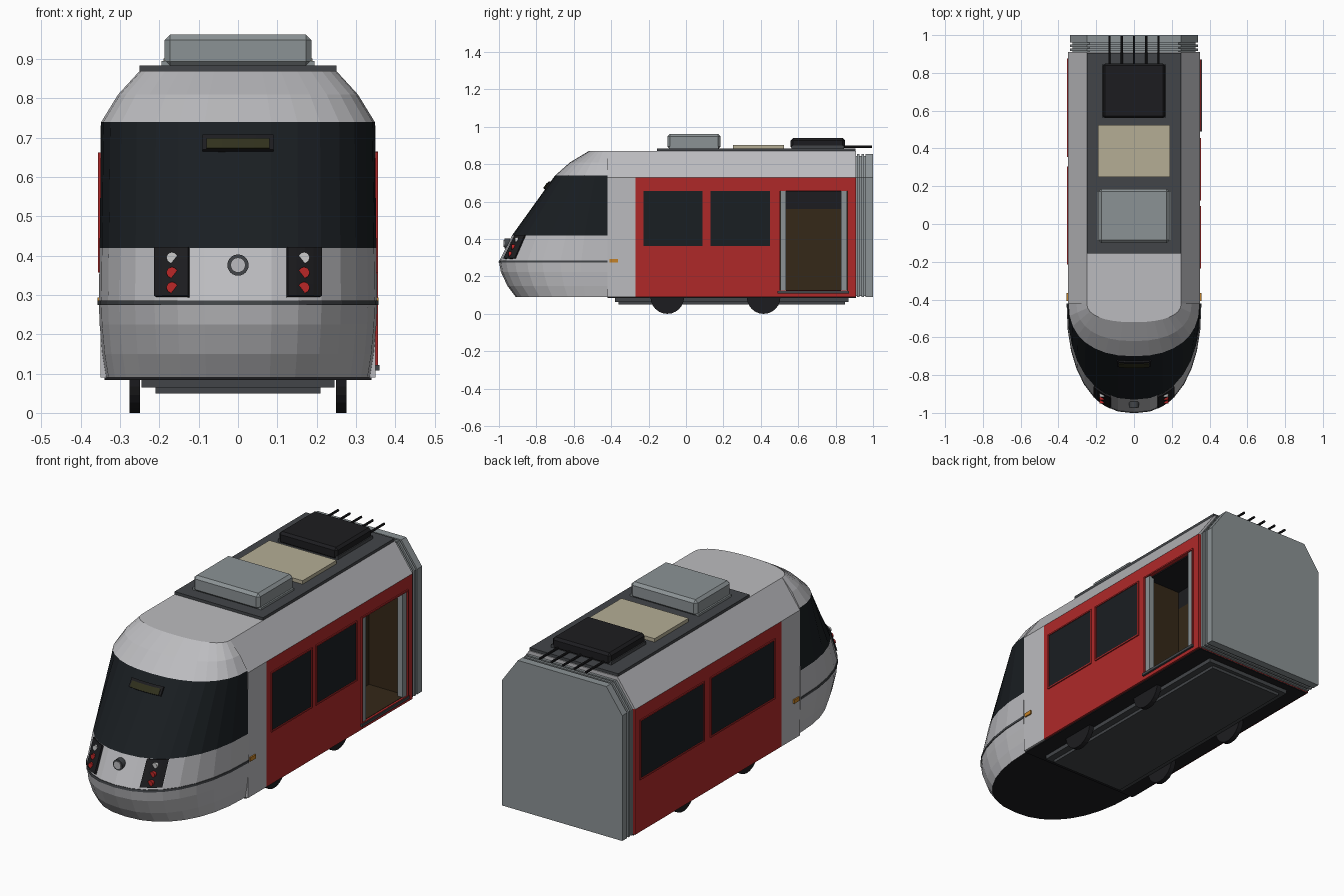
import bpy, bmesh, math
from mathutils import Matrix

if "Cube" in bpy.data.objects:
    bpy.data.objects.remove(bpy.data.objects["Cube"])


def mat(name, r, g, b):
    m = bpy.data.materials.new(name)
    m.diffuse_color = (r, g, b, 1)
    m.use_nodes = True
    m.node_tree.nodes["Principled BSDF"].inputs["Base Color"].default_value = m.diffuse_color
    return m


SHELL = mat("light_grey", .50, .50, .52)
RED = mat("red", .43, .022, .022)
GLASS = mat("dark_glass", .010, .013, .016)
BLACK = mat("black", .012, .012, .014)
DARK = mat("dark_grey", .055, .060, .066)
GREY = mat("mid_grey", .26, .29, .30)
CREAM = mat("cream", .46, .42, .30)
BROWN = mat("brown", .035, .021, .009)
ORANGE = mat("orange", .55, .22, .02)
OLIVE = mat("olive", .03, .03, .012)
LAMP_RED = mat("lamp_red", .5, .02, .02)
LAMP_WHITE = mat("lamp_white", .65, .65, .65)


def finish(name, bm, *mats):
    bmesh.ops.recalc_face_normals(bm, faces=bm.faces)
    me = bpy.data.meshes.new(name)
    bm.to_mesh(me)
    bm.free()
    for m in mats:
        me.materials.append(m)
    ob = bpy.data.objects.new(name, me)
    bpy.context.collection.objects.link(ob)
    return ob


def box(name, x0, x1, y0, y1, z0, z1, m, bevel=0):
    bm = bmesh.new()
    bmesh.ops.create_cube(bm, size=1)
    for v in bm.verts:
        v.co = ((x0 + x1) / 2 + v.co.x * (x1 - x0),
                (y0 + y1) / 2 + v.co.y * (y1 - y0),
                (z0 + z1) / 2 + v.co.z * (z1 - z0))
    ob = finish(name, bm, m)
    if bevel:
        mod = ob.modifiers.new("bevel", 'BEVEL')
        mod.width, mod.segments = bevel, 1
    return ob


def prism(name, half, y0, y1, m):
    """Mirror a half profile of (x, z) points and extrude it along y."""
    pts = half + [(-x, z) for x, z in reversed(half)]
    bm = bmesh.new()
    a = [bm.verts.new((x, y0, z)) for x, z in pts]
    b = [bm.verts.new((x, y1, z)) for x, z in pts]
    bm.faces.new(a)
    bm.faces.new(b)
    for i in range(len(pts)):
        j = (i + 1) % len(pts)
        bm.faces.new((a[i], a[j], b[j], b[i]))
    return finish(name, bm, m)


def cylinder(name, loc, r, depth, axis, m, segs=24):
    bm = bmesh.new()
    bmesh.ops.create_cone(bm, cap_ends=True, segments=segs, radius1=r, radius2=r, depth=depth)
    rot = Matrix.Rotation(math.pi / 2, 4, 'Y' if axis == 'x' else 'X')
    bmesh.ops.transform(bm, matrix=Matrix.Translation(loc) @ rot, verts=bm.verts)
    return finish(name, bm, m)


# Cab nose: rings of (z, half width, front y), each a half superellipse
BACK, EXP = -.42, 2.3
RINGS = [(.09, .335, -.91), (.15, .345, -.955), (.225, .352, -.99), (.28, .354, -1.0),
         (.42, .352, -.93), (.74, .348, -.70), (.81, .305, -.62), (.87, .25, -.52)]


def ring_at(z):
    for a, b in zip(RINGS, RINGS[1:]):
        if z <= b[0]:
            t = (z - a[0]) / (b[0] - a[0])
            return [p + (q - p) * t for p, q in zip(a, b)]
    return RINGS[-1]


def nose_y(x, z):
    _, w, yf = ring_at(z)
    return BACK + (yf - BACK) * (1 - (abs(x) / w) ** EXP) ** (1 / EXP)


def loft(name, rings, mats, pick, segs=16):
    bm = bmesh.new()
    rows = []
    for z, w, yf in rings:
        row = []
        for i in range(segs + 1):
            a = math.pi * (i / segs - .5)
            s, c = math.sin(a), max(math.cos(a), 0)
            x = math.copysign(w * abs(s) ** (2 / EXP), s)
            row.append(bm.verts.new((x, BACK + (yf - BACK) * c ** (2 / EXP), z)))
        rows.append(row)
    for k, (r, q) in enumerate(zip(rows, rows[1:])):
        for i in range(segs):
            bm.faces.new((r[i], r[i + 1], q[i + 1], q[i])).material_index = pick(k)
        bm.faces.new((r[0], q[0], q[-1], r[-1]))
    bm.faces.new(rows[0]).material_index = len(mats) - 1
    bm.faces.new(rows[-1])
    return finish(name, bm, *mats)


loft("cab_nose", RINGS, (SHELL, GLASS, BLACK), lambda k: 1 if k == 4 else 0)
loft("cab_stripe", [(z, ring_at(z)[1] + .003, ring_at(z)[2] - .003) for z in (.274, .286)],
     (DARK,), lambda k: 0)


def patch(name, x0, x1, z0, z1, off, m, n=4):
    """Panel that follows the nose surface."""
    bm = bmesh.new()
    g = [[bm.verts.new((x0 + (x1 - x0) * i / n, nose_y(x0 + (x1 - x0) * i / n, z0 + (z1 - z0) * j / n) - off,
                        z0 + (z1 - z0) * j / n)) for i in range(n + 1)] for j in range(n + 1)]
    for j in range(n):
        for i in range(n):
            bm.faces.new((g[j][i], g[j][i + 1], g[j + 1][i + 1], g[j + 1][i]))
    ob = finish(name, bm, m)
    mod = ob.modifiers.new("thickness", 'SOLIDIFY')
    mod.thickness, mod.offset = .012, 0
    return ob


# Head lamps, round front badge and destination display
for s, side in ((1, "right"), (-1, "left")):
    patch(f"lamp_panel_{side}", min(s * .125, s * .21), max(s * .125, s * .21), .296, .42, .003, BLACK)
    for z, m in ((.395, LAMP_WHITE), (.357, LAMP_RED), (.319, LAMP_RED)):
        cylinder(f"lamp_{side}", (s * .168, nose_y(.168, z) - .004, z), .014, .024, 'y', m, 16)
cylinder("badge_ring", (0, nose_y(0, .376) - .004, .376), .027, .03, 'y', DARK)
cylinder("badge_disc", (0, nose_y(0, .376) - .008, .376), .019, .03, 'y', SHELL)
patch("display_housing", -.09, .09, .667, .705, .004, BLACK)
patch("display_screen", -.08, .08, .670, .696, .008, OLIVE)

# Body shell
SIDE = [(.35, .09), (.35, .73)]
ROOF = [(.35, .73), (.25, .87)]
prism("cab_rear_section", SIDE, BACK, -.27, SHELL)
body = prism("red_body", SIDE, -.27, .91, RED)
prism("roof_shell", ROOF, BACK, .91, SHELL)
box("body_underside", -.34, .34, BACK, .91, .084, .0895, BLACK)

# Door vestibule cut into the right side
cutter = box("door_cutter", .13, .40, .50, .865, .12, .66, BROWN)
cutter.hide_render = True
cutter.hide_viewport = True
mod = body.modifiers.new("door", 'BOOLEAN')
mod.operation, mod.object, mod.solver = 'DIFFERENCE', cutter, 'EXACT'
box("vestibule_wall", .131, .14, .501, .864, .121, .56, BROWN)
box("vestibule_upper_wall", .131, .14, .501, .864, .56, .659, BLACK)
for y in (.501, .858):
    box("vestibule_side", .131, .335, y, y + .006, .121, .659, BROWN)
box("vestibule_ceiling", .131, .335, .501, .864, .653, .659, BLACK)
box("vestibule_floor", .131, .345, .501, .864, .121, .127, BROWN)
for y in (.505, .83):
    box("door_post", .32, .35, y, y + .03, .121, .659, GREY)
box("door_sill", .33, .36, .49, .872, .108, .122, DARK)


def frame(name, s, y0, y1, z0, z1, m, t=.007):
    """Thin raised border on a body side."""
    xa, xb = sorted((s * .345, s * .356))
    for a, b, c, d in ((y0, y0 + t, z0, z1), (y1 - t, y1, z0, z1),
                       (y0 + t, y1 - t, z0, z0 + t), (y0 + t, y1 - t, z1 - t, z1)):
        box(name, xa, xb, a, b, c, d, m)


# Side windows, door surround and marker lamps
frame("door_frame", 1, .495, .87, .118, .665, RED)
for s, spans in ((1, ((-.235, .095), (.125, .455))), (-1, ((-.215, .305), (.355, .875)))):
    for y0, y1 in spans:
        frame("window_frame", s, y0, y1, .357, .663, RED)
        xa, xb = sorted((s * .34, s * .352))
        box("window_glass", xa, xb, y0 + .006, y1 - .006, .363, .657, GLASS)
    xa, xb = sorted((s * .34, s * .357))
    box("marker_lamp", xa, xb, -.408, -.364, .274, .294, ORANGE)

# Rear gangway with ribs
for k, (w, y0, y1) in enumerate(((.325, .91, 1.0), (.34, .915, .928), (.34, .938, .951), (.34, .961, 1.0))):
    top = .855 if k else .845
    prism("gangway_core" if k == 0 else "gangway_rib",
          [(w, .09 if k else .095), (w, .73), (w - .09, top)], y0, y1 - (.002 if k == 0 else 0), GREY)

# Roof equipment
box("roof_plate", -.25, .25, -.155, .905, .865, .884, DARK)
box("air_unit", -.187, .187, -.10, .185, .88, .962, GREY, .014)
box("air_unit_base", -.195, .195, -.09, .175, .88, .895, GREY)
box("cream_unit", -.19, .19, .25, .525, .88, .902, CREAM)
box("dark_unit", -.165, .165, .56, .85, .88, .94, DARK, .012).data.materials[0] = BLACK
box("dark_unit_base", -.17, .17, .565, .845, .88, .90, DARK)
for i in range(5):
    cylinder("roof_cable", ((i - 2) * .065, .91, .893), .006, .17, 'y', BLACK, 8)

# Underframe and wheels
box("underframe_upper", -.245, .245, -.38, .87, .064, .09, DARK)
box("underframe_lower", -.21, .21, -.36, .85, .049, .07, DARK)
for s in (1, -1):
    for y in (-.10, .415):
        cylinder("wheel", (s * .2625, y, .09), .09, .026, 'x', BLACK, 24)
